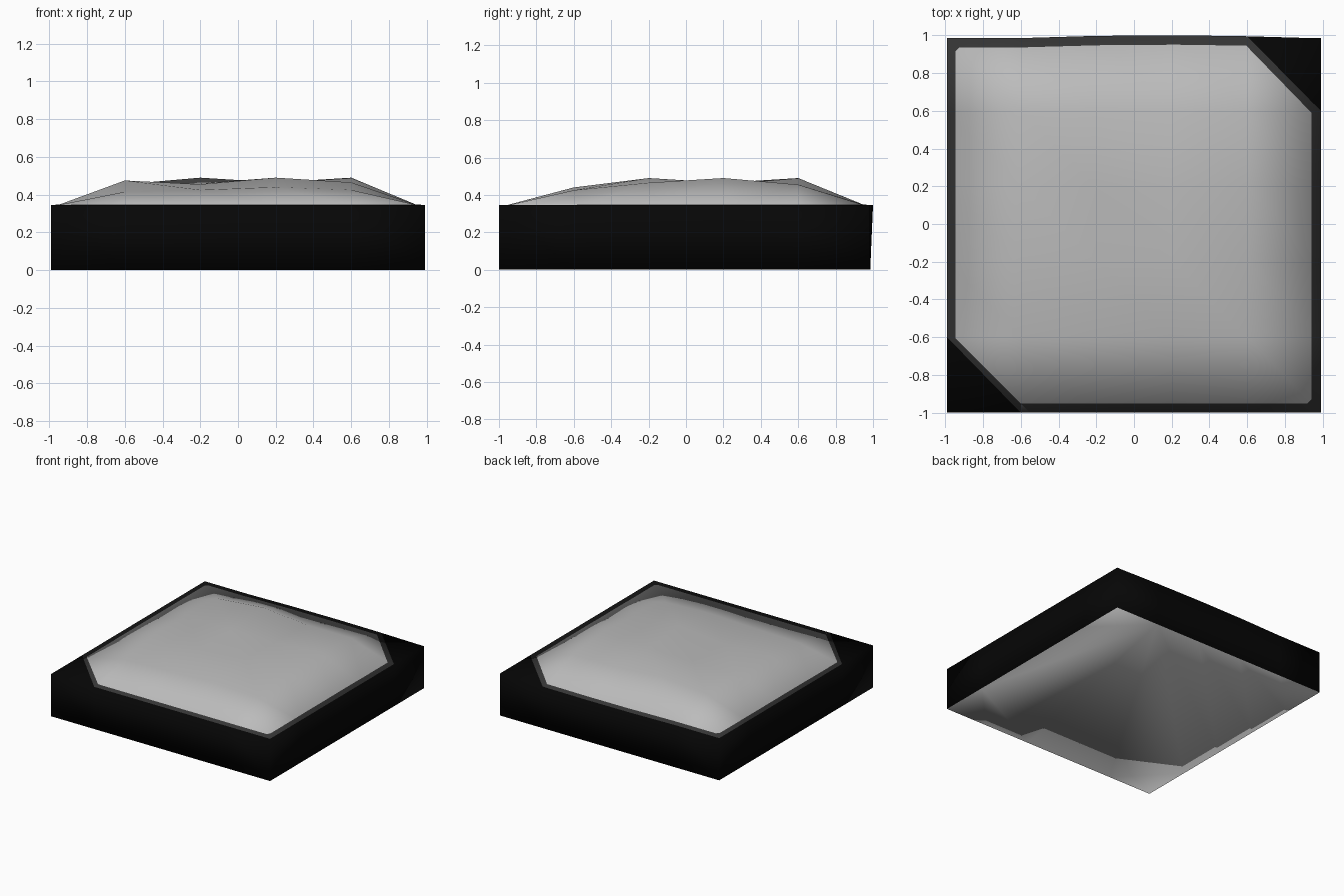
import bpy
import bmesh
from mathutils import Vector

if "Cube" in bpy.data.objects:
    bpy.data.objects.remove(bpy.data.objects["Cube"], do_unlink=True)


def material(name, v):
    m = bpy.data.materials.new(name)
    m.use_nodes = True
    m.diffuse_color = (v, v, v, 1)
    m.node_tree.nodes["Principled BSDF"].inputs["Base Color"].default_value = (v, v, v, 1)
    return m


MATS = [material("light grey", 0.5), material("dark grey", 0.037), material("black", 0.0018)]
LIGHT, RIM, BLACK = range(3)

N = 6
L = N - 1
THICK = 0.345
XS = [-0.99, -0.6, -0.2, 0.2, 0.6, 0.99]
YS = [-1.0, -0.6, -0.2, 0.2, 0.6, 0.985]
# rise of the inner grid points above the edge, front row first
RISE = [[0.07, 0.08, 0.095, 0.08],
        [0.13, 0.11, 0.145, 0.12],
        [0.115, 0.115, 0.12, 0.145],
        [0.11, 0.145, 0.11, 0.11]]
# inner outline of the rim: direction and distance of each cut
RIM_CUTS = [((1, 0), 0.94), ((-1, 0), 0.945), ((0, 1), 0.935), ((0, -1), 0.95),
            ((1, 1), 1.53), ((-1, -1), 1.55), ((-1, 1), 1.86), ((1, -1), 1.87)]


def in_rim(p, slack=0.0):
    return any(p.x * nx + p.y * ny > dist - slack for (nx, ny), dist in RIM_CUTS)


bm = bmesh.new()

# Bumpy upper surface, every cell split along the same diagonal
grid = []
for j in range(N):
    grid.append([])
    for i in range(N):
        inner = 0 < i < L and 0 < j < L
        z = THICK + (RISE[j - 1][i - 1] if inner else 0)
        grid[j].append(bm.verts.new((XS[i], YS[j], z)))
top = []
for j in range(L):
    for i in range(L):
        a, b, c, d = grid[j][i], grid[j][i + 1], grid[j + 1][i + 1], grid[j + 1][i]
        top += [bm.faces.new((a, b, d)), bm.faces.new((b, c, d))]

# Side walls around the outline and the flat underside
ring = ([(i, 0) for i in range(L)] + [(L, j) for j in range(L)]
        + [(L - i, L) for i in range(L)] + [(0, L - j) for j in range(L)])
high = [grid[j][i] for i, j in ring]
low = [bm.verts.new((v.co.x, v.co.y, 0)) for v in high]
for k in range(len(ring)):
    n = (k + 1) % len(ring)
    bm.faces.new((low[k], low[n], high[n], high[k])).material_index = BLACK
bm.faces.new(low[::-1]).material_index = LIGHT

# Keep the soft normals so that the rim cuts do not disturb the shading
bm.normal_update()
soft = bm.verts.layers.float_vector.new("soft")
for v in bm.verts:
    v[soft] = v.normal

# Cut the rim outline into the upper surface
for (nx, ny), dist in RIM_CUTS:
    n = Vector((nx, ny, 0))
    top = [f for f in bm.faces if f.normal.z > 0.3]
    geom = set(top)
    for f in top:
        geom.update(f.edges)
        geom.update(f.verts)
    bmesh.ops.bisect_plane(bm, geom=list(geom), plane_co=n * (dist / n.length_squared),
                           plane_no=n)
    bm.normal_update()

# Colour the rim and the two cut corners
for f in bm.faces:
    if f.normal.z > 0.3:
        c = f.calc_center_median()
        if c.x + c.y > 1.585 or c.x + c.y < -1.59:
            f.material_index = BLACK
        elif in_rim(c):
            f.material_index = RIM
    f.smooth = True

# Flatten the rim and bow its back edge slightly outward
for v in bm.verts:
    if v.co.z > 0.1:
        if in_rim(v.co, 0.0005):
            v.co.z = THICK + 0.2 * (v.co.z - THICK)
        if v.co.y > 0.9:
            v.co.y += 0.015 * max(0, 1 - ((v.co.x - 0.15) / 0.75) ** 2)

normals = [v[soft].normalized() for v in bm.verts]
bm.verts.layers.float_vector.remove(soft)
mesh = bpy.data.meshes.new("ground_tile")
bm.to_mesh(mesh)
bm.free()
for m in MATS:
    mesh.materials.append(m)
mesh.normals_split_custom_set_from_vertices(normals)
tile = bpy.data.objects.new("ground_tile", mesh)
bpy.context.collection.objects.link(tile)
